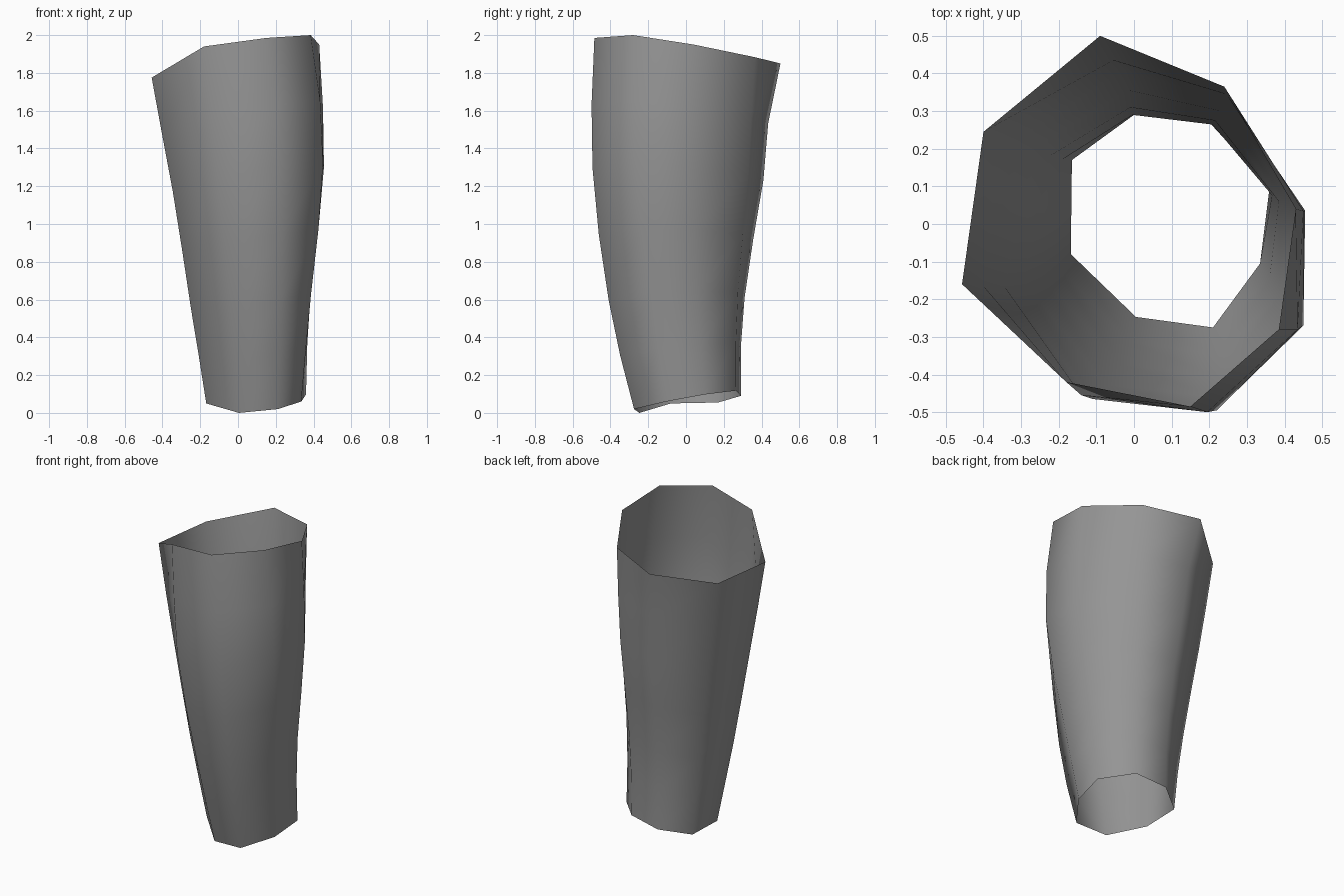
import bpy
import bmesh

if "Cube" in bpy.data.objects:
    bpy.data.objects.remove(bpy.data.objects["Cube"])

# Eight lengthwise edges of the sleeve: outline points (x, y) at rings 0, 1, 2, 4, 6
# counted from the upper rim, then the heights of the upper and lower rim.
COLUMNS = [
    ([(-.09, .5), (-.055, .435), (-.03, .41), (-.01, .31), (0, .29)], 1.85, .09),
    ([(.24, .365), (.245, .345), (.24, .33), (.215, .275), (.205, .265)], 1.883, .118),
    ([(.43, .04), (.45, .035), (.455, .035), (.385, .06), (.36, .095)], 1.95, .097),
    ([(.385, -.28), (.435, -.28), (.45, -.27), (.387, -.19), (.335, -.105)], 2.0, .06),
    ([(.15, -.485), (.195, -.5), (.22, -.495), (.23, -.41), (.21, -.275)], 1.985, .02),
    ([(-.18, -.42), (-.14, -.455), (-.11, -.465), (-.04, -.37), (.005, -.247)], 1.94, 0),
    ([(-.457, -.16), (-.40, -.165), (-.345, -.165), (-.25, -.13), (-.168, -.08)], 1.775, .05),
    ([(-.40, .245), (-.355, .235), (-.31, .225), (-.225, .18), (-.165, .17)], 1.775, .055),
]
RING_HEIGHTS = [1, .82, .65, .47, .295, .145, 0]


def column_points(path, top, bottom):
    """Fill in the in-between rings along one lengthwise edge."""
    r0, r1, r2, r4, r6 = path
    r3 = [(-a + 9 * b + 9 * c - d) / 16 for a, b, c, d in zip(r0, r2, r4, r6)]
    r5 = [(3 * d + 6 * c - b) / 8 for b, c, d in zip(r2, r4, r6)]
    rings = [r0, r1, r2, r3, r4, r5, r6]
    return [(x, y, bottom + (top - bottom) * t)
            for (x, y), t in zip(rings, RING_HEIGHTS)]


# Open tapered sleeve
bm = bmesh.new()
grid = [[bm.verts.new(p) for p in column_points(*c)] for c in COLUMNS]
for i, col in enumerate(grid):
    nxt = grid[(i + 1) % len(grid)]
    for j in range(len(col) - 1):
        # columns run clockwise, so this order faces outward
        bm.faces.new((col[j], nxt[j], nxt[j + 1], col[j + 1]))
for f in bm.faces:
    f.smooth = True

mesh = bpy.data.meshes.new("sleeve")
bm.to_mesh(mesh)
bm.free()
sleeve = bpy.data.objects.new("sleeve", mesh)
bpy.context.collection.objects.link(sleeve)

# Plain grey cloth
grey = bpy.data.materials.new("grey")
grey.diffuse_color = (.3, .3, .3, 1)
grey.use_nodes = True
grey.node_tree.nodes["Principled BSDF"].inputs["Base Color"].default_value = grey.diffuse_color
mesh.materials.append(grey)
